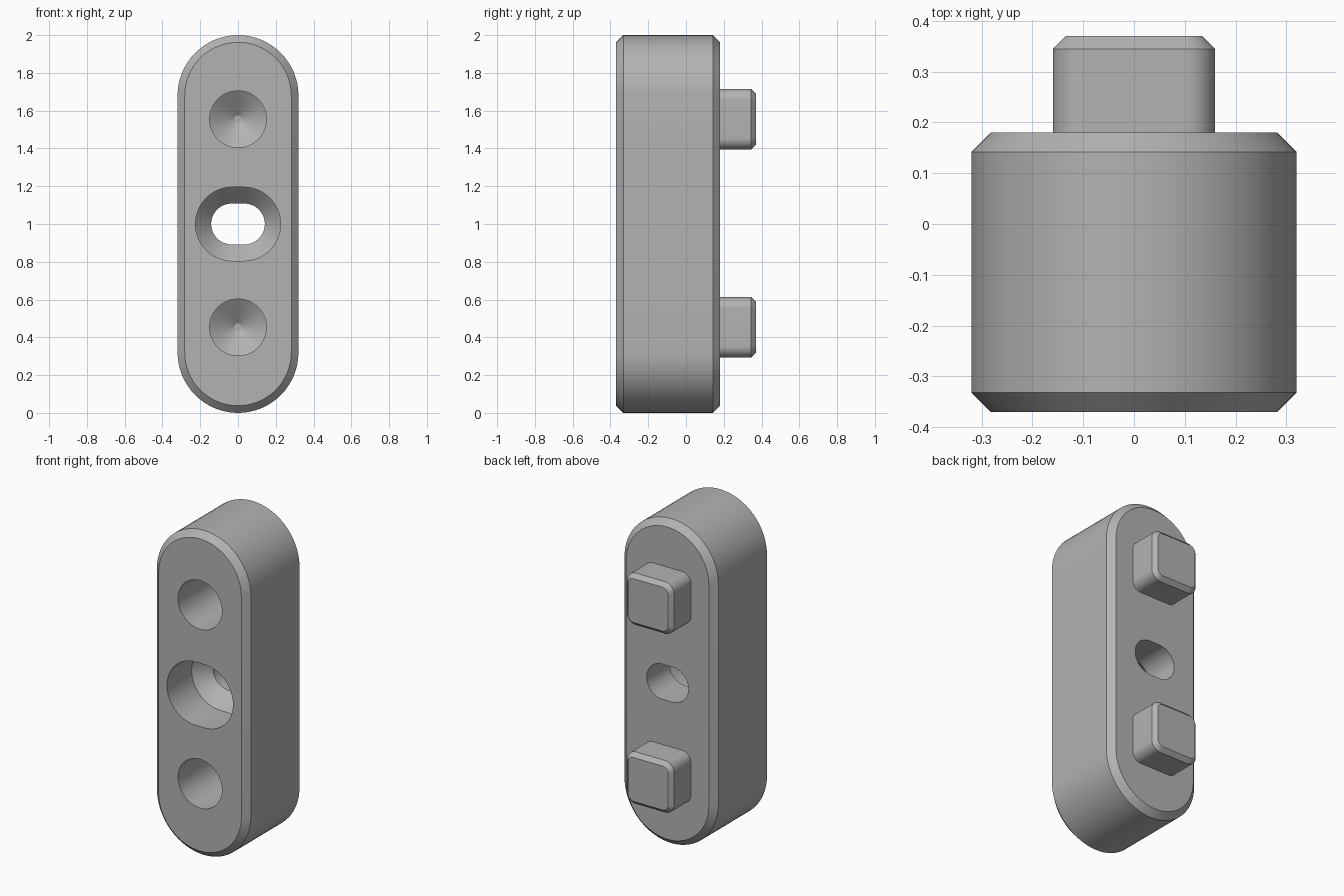
import bpy, bmesh
from math import sin, cos, pi, radians

cube = bpy.data.objects.get("Cube")
if cube:
    bpy.data.objects.remove(cube, do_unlink=True)

grey = bpy.data.materials.new("plain grey")
grey.use_nodes = True
grey.diffuse_color = (0.45, 0.45, 0.45, 1)
grey.node_tree.nodes["Principled BSDF"].inputs["Base Color"].default_value = grey.diffuse_color


def outline(hx, hz, r, steps=16):
    """Rounded rectangle in the xz plane; a full radius gives a slot or circle."""
    points = []
    for corner, (sx, sz) in enumerate(((1, 1), (-1, 1), (-1, -1), (1, -1))):
        for i in range(steps + 1):
            a = (corner + i / steps) * pi / 2
            points.append((sx * (hx - r) + r * cos(a), sz * (hz - r) + r * sin(a)))
    return points


def loft(name, z, sections):
    """Solid through sections (y, half width, half height, corner radius)."""
    bm = bmesh.new()
    rings = [[bm.verts.new((x, y, z + dz)) for x, dz in outline(hx, hz, r)]
             for y, hx, hz, r in sections]
    n = len(rings[0])
    for a, b in zip(rings, rings[1:]):
        for i in range(n):
            j = (i + 1) % n
            bm.faces.new((a[i], a[j], b[j], b[i]))
    bm.faces.new(rings[0])
    bm.faces.new(rings[-1])
    bmesh.ops.remove_doubles(bm, verts=bm.verts[:], dist=1e-5)
    bmesh.ops.recalc_face_normals(bm, faces=bm.faces[:])
    mesh = bpy.data.meshes.new(name)
    bm.to_mesh(mesh)
    bm.free()
    mesh.materials.append(grey)
    obj = bpy.data.objects.new(name, mesh)
    bpy.context.collection.objects.link(obj)
    return obj


def activate(obj):
    bpy.ops.object.select_all(action='DESELECT')
    obj.select_set(True)
    bpy.context.view_layer.objects.active = obj


def cut(target, cutter):
    cutter.hide_render = True
    activate(target)
    mod = target.modifiers.new("cut", 'BOOLEAN')
    mod.operation, mod.solver, mod.object = 'DIFFERENCE', 'EXACT', cutter
    bpy.ops.object.modifier_apply(modifier=mod.name)
    bpy.data.objects.remove(cutter, do_unlink=True)


FRONT, BACK, C = -0.37, 0.18, 0.038
HOLES = {"upper": 1.555, "lower": 0.453}

# Long round-ended body with chamfered rims
body = loft("body", 1, [
    (FRONT, 0.32 - C, 1 - C, 0.32 - C), (FRONT + C, 0.32, 1, 0.32),
    (BACK - C, 0.32, 1, 0.32), (BACK, 0.32 - C, 1 - C, 0.32 - C)])

# Slotted through hole: deep recess, sloped shoulder, narrow slot
cut(body, loft("slot_cutter", 1, [
    (FRONT - 0.1, 0.225, 0.195, 0.195), (-0.13, 0.225, 0.195, 0.195),
    (-0.04, 0.142, 0.108, 0.108), (BACK + 0.1, 0.142, 0.108, 0.108)]))

# Blind drilled holes with conical bottoms
for z in HOLES.values():
    cut(body, loft("hole_cutter", z, [
        (FRONT - 0.1, 0.15, 0.15, 0.15), (0.05, 0.15, 0.15, 0.15),
        (0.14, 0.02, 0.02, 0.02)]))

# Rounded square pegs on the back
pegs = [loft(side + "_peg", z, [
    (BACK - 0.002, 0.16, 0.16, 0.06), (0.345, 0.16, 0.16, 0.06),
    (0.37, 0.135, 0.135, 0.035)]) for side, z in HOLES.items()]

for obj in [body] + pegs:
    activate(obj)
    bpy.ops.object.shade_smooth_by_angle(angle=radians(25))
